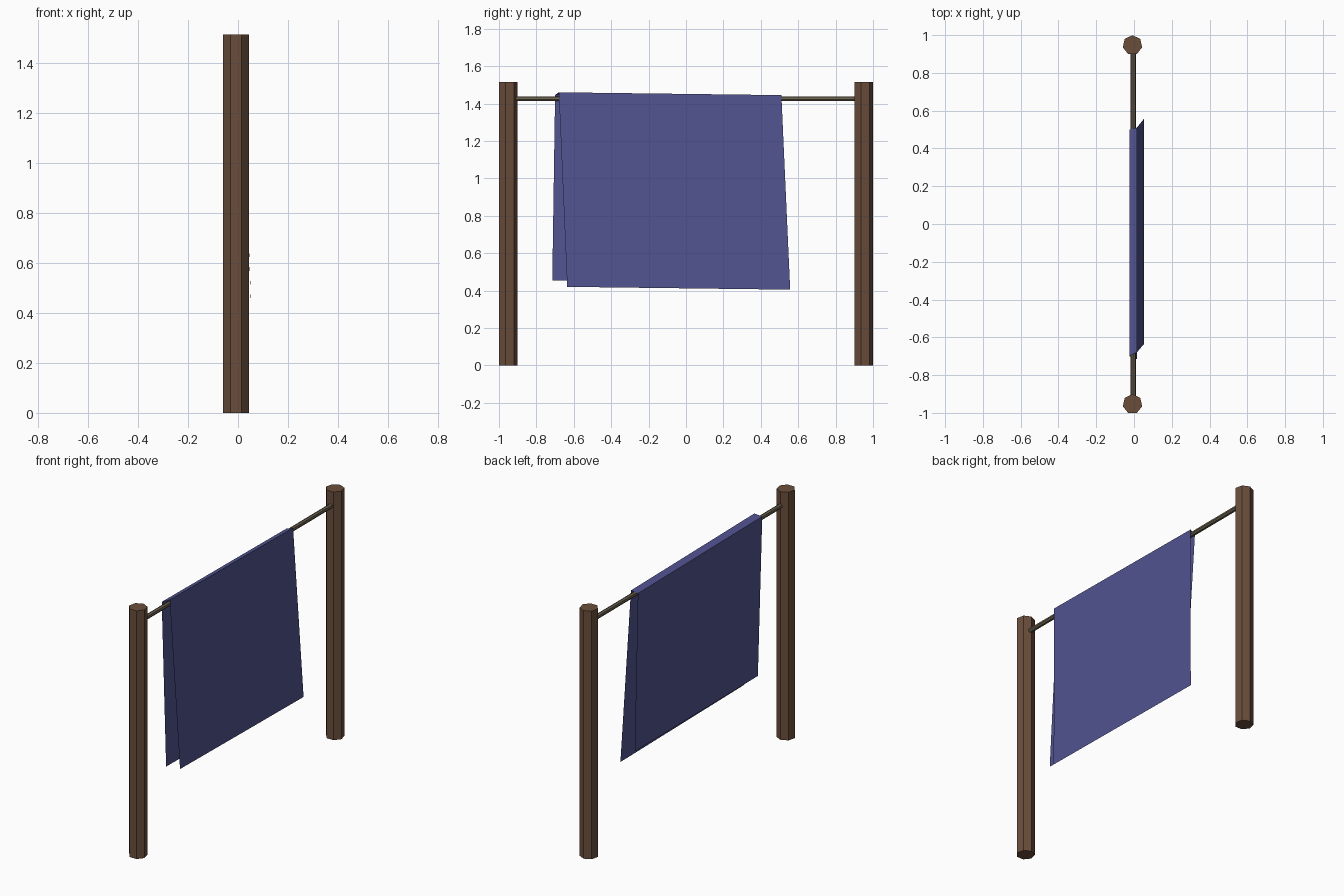
import bpy, math
from mathutils import Matrix

default = bpy.data.objects.get("Cube")
if default:
    bpy.data.objects.remove(default, do_unlink=True)


def material(name, rgb):
    mat = bpy.data.materials.new(name)
    mat.use_nodes = True
    mat.diffuse_color = (*rgb, 1)
    mat.node_tree.nodes["Principled BSDF"].inputs["Base Color"].default_value = (*rgb, 1)
    return mat


wood = material("brown wood", (0.145, 0.076, 0.044))
pole_wood = material("grey brown wood", (0.14, 0.113, 0.073))
fabric = material("blue cloth", (0.083, 0.087, 0.28))

SIDES = 7
POST_HEIGHT = 1.515
POST_X = -0.008


def prism(name, radius, length, turn, mat):
    """Seven-sided bar along z; the turn is baked into its mesh."""
    bpy.ops.mesh.primitive_cylinder_add(vertices=SIDES, radius=radius, depth=length)
    bar = bpy.context.object
    bar.name = name
    bar.data.transform(turn)
    bar.data.materials.append(mat)
    return bar


# Two upright posts, each with a corner towards +y
for name, y in (("front_post", -0.953), ("back_post", 0.947)):
    post = prism(name, 0.0526, POST_HEIGHT, Matrix(), wood)
    # point the corner that lies closest to the y axis along +y
    corner = max(post.data.vertices, key=lambda v: v.co.y).co
    post.data.transform(Matrix.Rotation(math.atan2(corner.x, corner.y), 4, "Z"))
    post.location = (POST_X, y, POST_HEIGHT / 2)

# Horizontal pole between the posts
pole = prism("hanging_pole", 0.014, 1.88, Matrix.Rotation(math.pi / 2, 4, "X"), pole_wood)
pole.location = (-0.004, 0, 1.425)

# Cloth sheet folded over the pole: hem, fold, fold, hem at each end
front_edge = [(0.015, -0.715, 0.455), (-0.025, -0.70, 1.445),
              (0.015, -0.68, 1.46), (0.053, -0.635, 0.42)]
back_edge = [(0.015, 0.473, 0.447), (-0.025, 0.50, 1.433),
             (0.015, 0.51, 1.445), (0.053, 0.557, 0.405)]
count = len(front_edge)
faces = [(i, i + 1, count + i + 1, count + i) for i in range(count - 1)]
mesh = bpy.data.meshes.new("hanging_cloth")
mesh.from_pydata(front_edge + back_edge, [], faces)
mesh.flip_normals()
mesh.materials.append(fabric)
cloth = bpy.data.objects.new("hanging_cloth", mesh)
bpy.context.collection.objects.link(cloth)

# Faces point outward: the fold must look up
mesh.update()
if mesh.polygons[1].normal.z < 0:
    mesh.flip_normals()
    mesh.update()
